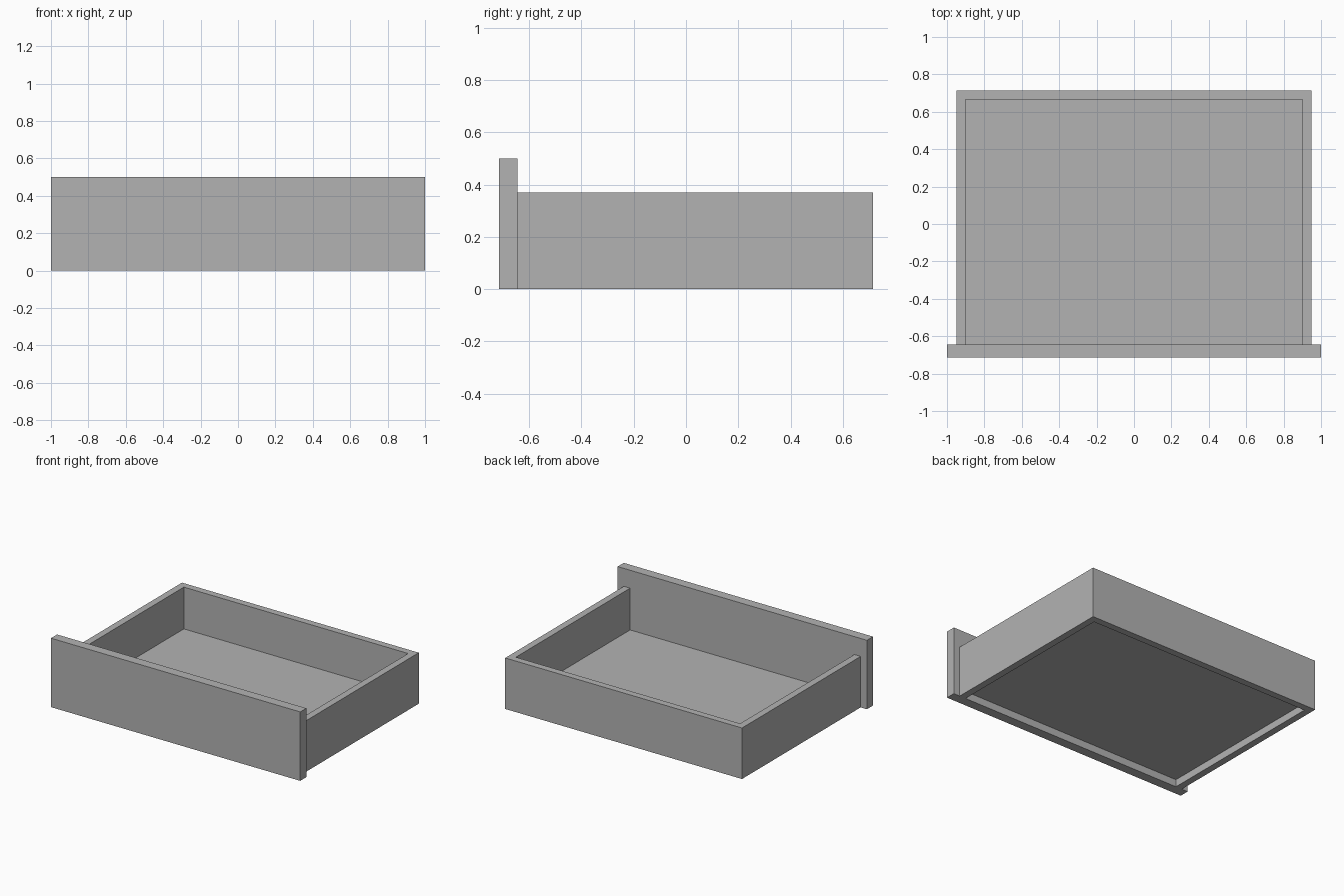
import bpy
import bmesh

cube = bpy.data.objects.get("Cube")
if cube:
    bpy.data.objects.remove(cube, do_unlink=True)

grey = bpy.data.materials.new("plain grey")
grey.use_nodes = True
colour = (0.45, 0.45, 0.45, 1)
grey.diffuse_color = colour
grey.node_tree.nodes["Principled BSDF"].inputs["Base Color"].default_value = colour

# Drawer dimensions
HALF_W, WALL = 0.95, 0.05
FRONT, JOINT, BACK = -0.715, -0.645, 0.715
INNER_W, INNER_BACK = HALF_W - WALL, BACK - WALL


def prism(name, outline, bottom, top):
    """Extrude a flat outline upward from bottom to top."""
    bm = bmesh.new()
    face = bm.faces.new([bm.verts.new((x, y, bottom)) for x, y in outline])
    raised = bmesh.ops.extrude_face_region(bm, geom=[face])["geom"]
    verts = [v for v in raised if isinstance(v, bmesh.types.BMVert)]
    bmesh.ops.translate(bm, verts=verts, vec=(0, 0, top - bottom))
    bmesh.ops.recalc_face_normals(bm, faces=bm.faces)
    mesh = bpy.data.meshes.new(name)
    bm.to_mesh(mesh)
    bm.free()
    mesh.materials.append(grey)
    obj = bpy.data.objects.new(name, mesh)
    bpy.context.collection.objects.link(obj)
    return obj


def rectangle(half_width, y0, y1):
    return [(-half_width, y0), (half_width, y0), (half_width, y1), (-half_width, y1)]


# Tall front panel, wider than the box
prism("front_panel", rectangle(1, FRONT, JOINT), 0, 0.5)

# Side and back walls as one U-shaped profile
right_half = [(INNER_W, INNER_BACK), (INNER_W, JOINT), (HALF_W, JOINT), (HALF_W, BACK)]
left_half = [(-x, y) for x, y in reversed(right_half)]
prism("side_and_back_walls", right_half + left_half, 0, 0.37)

# Thin floor raised above the lower edge of the walls
prism("drawer_floor", rectangle(INNER_W, JOINT, INNER_BACK), 0.053, 0.067)
